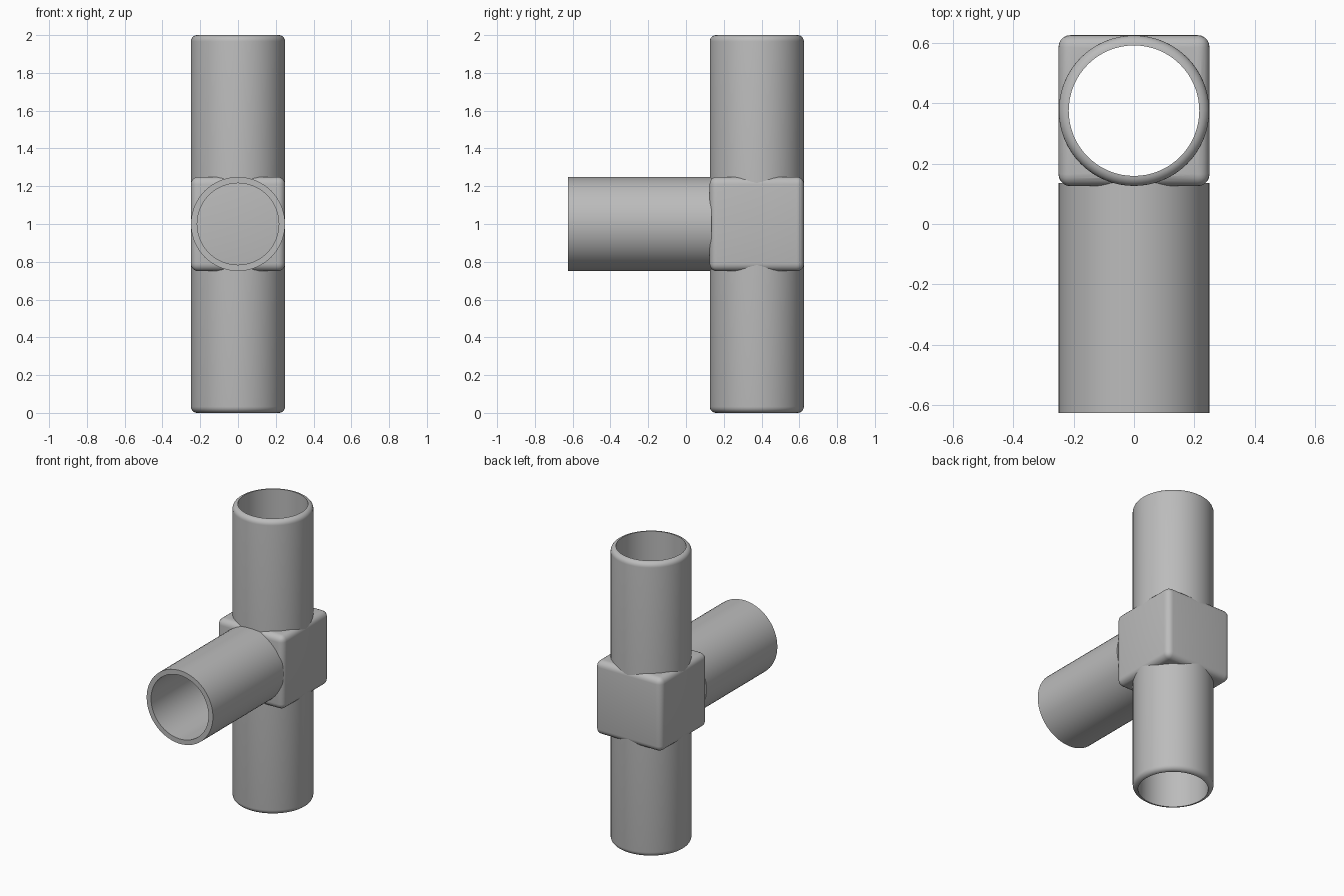
import bpy, bmesh, math
from mathutils import Matrix, Vector

if "Cube" in bpy.data.objects:
    bpy.data.objects.remove(bpy.data.objects["Cube"], do_unlink=True)

SEGMENTS = 64
OUTER, INNER, ROUND = 0.249, 0.216, 0.033
AXIS_Y = 0.375                     # centre line of the upright pipe

grey = bpy.data.materials.new("pipe_grey")
grey.use_nodes = True
colour = (0.5, 0.5, 0.5, 1)
grey.diffuse_color = colour
grey.node_tree.nodes["Principled BSDF"].inputs["Base Color"].default_value = colour


def add_object(name, bm):
    bmesh.ops.recalc_face_normals(bm, faces=bm.faces)
    mesh = bpy.data.meshes.new(name)
    bm.to_mesh(mesh)
    bm.free()
    mesh.materials.append(grey)
    obj = bpy.data.objects.new(name, mesh)
    bpy.context.collection.objects.link(obj)
    return obj


def smooth(obj):
    bpy.ops.object.select_all(action="DESELECT")
    obj.select_set(True)
    bpy.context.view_layer.objects.active = obj
    bpy.ops.object.shade_smooth_by_angle(angle=math.radians(35))


def pipe(name, profile, transform):
    """Spin a closed (radius, height) wall section around z."""
    bm = bmesh.new()
    verts = [bm.verts.new((r, 0, h)) for r, h in profile]
    edges = [bm.edges.new((a, b)) for a, b in zip(verts, verts[1:] + verts[:1])]
    bmesh.ops.spin(bm, geom=verts + edges, cent=(0, 0, 0), axis=(0, 0, 1),
                   angle=math.tau, steps=SEGMENTS, use_merge=True)
    bmesh.ops.remove_doubles(bm, verts=bm.verts, dist=1e-5)
    bm.transform(transform)
    obj = add_object(name, bm)
    smooth(obj)
    return obj


# Upright pipe with rounded outer rims
arc = [i * math.pi / 12 for i in range(7)]
top = [(INNER + ROUND * math.cos(a), 2 - ROUND + ROUND * math.sin(a)) for a in arc]
bottom = [(r, 2 - h) for r, h in reversed(top)]
pipe("upright_pipe", bottom + top, Matrix.Translation((0, AXIS_Y, 0)))

# Front branch pipe with a square-cut rim, blind against the joint block
branch = [(OUTER, 0), (OUTER, 0.76), (INNER, 0.76), (INNER, 0)]
pipe("branch_pipe", branch,
     Matrix.Translation((0, 0.135, 1)) @ Matrix.Rotation(math.pi / 2, 4, "X"))

# Joint block with rounded edges, bored through for the upright pipe
bm = bmesh.new()
bmesh.ops.create_cube(bm, size=0.5, matrix=Matrix.Translation((0, AXIS_Y, 1)))
bmesh.ops.bevel(bm, geom=bm.edges[:], offset=0.04, segments=5, profile=0.5,
                affect="EDGES")
block = add_object("joint_block", bm)

bm = bmesh.new()
bmesh.ops.create_cone(bm, cap_ends=True, segments=SEGMENTS, radius1=0.232,
                      radius2=0.232, depth=1,
                      matrix=Matrix.Translation((0, AXIS_Y, 1)))
cutter = add_object("bore_cutter", bm)
cutter.hide_render = True
cutter.hide_set(True)

bore = block.modifiers.new("bore", "BOOLEAN")
bore.operation = "DIFFERENCE"
bore.solver = "EXACT"
bore.object = cutter
smooth(block)
